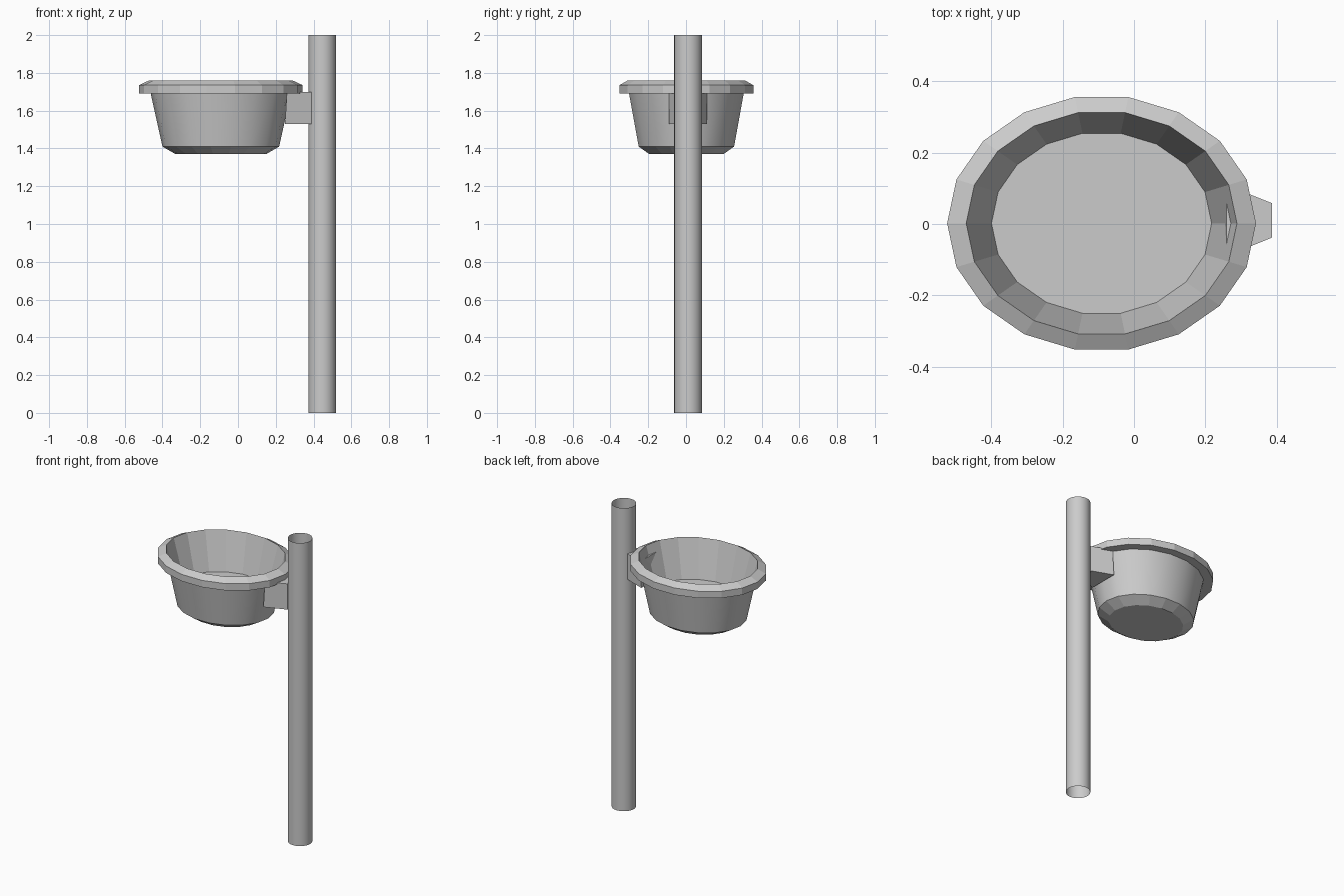
import bpy
import bmesh
from math import cos, sin, tau

if "Cube" in bpy.data.objects:
    bpy.data.objects.remove(bpy.data.objects["Cube"])


def finish(bm, name):
    mesh = bpy.data.meshes.new(name)
    bm.normal_update()
    bm.to_mesh(mesh)
    bm.free()
    obj = bpy.data.objects.new(name, mesh)
    bpy.context.collection.objects.link(obj)
    return obj


def lathe(name, profile, sides, center, squash=1.0, caps=True, smooth=()):
    """Stack elliptical rings (radius, z), bridge them, smooth the chosen bands."""
    bm = bmesh.new()
    rings = [[bm.verts.new((center[0] + r * cos(tau * i / sides),
                            center[1] + r * squash * sin(tau * i / sides), z))
              for i in range(sides)] for r, z in profile]
    for k, (a, b) in enumerate(zip(rings, rings[1:])):
        for i in range(sides):
            j = (i + 1) % sides
            f = bm.faces.new((a[i], a[j], b[j], b[i]))
            f.smooth = k in smooth
    if caps:
        bm.faces.new(rings[0][::-1])
        bm.faces.new(rings[-1])
    return finish(bm, name)


# Oval basin: underside, outer wall, rim, inner wall and floor
lathe("basin",
      [(0.24, 1.37), (0.309, 1.41), (0.371, 1.69), (0.4335, 1.69),
       (0.4335, 1.735), (0.380, 1.76), (0.309, 1.51)],
      18, (-0.091, 0.002), squash=0.83, smooth={1})

# Open tubular post
lathe("post", [(0.0735, 0.0), (0.0735, 2.0)], 24, (0.446, 0.011),
      caps=False, smooth={0})

# Flared bracket joining basin to post, its wide end leaning with the basin wall
bm = bmesh.new()
cy = 0.01
loops = []
for z, x_in in ((1.53, 0.249), (1.70, 0.259)):
    outline = [(x_in, -0.1), (0.388, -0.048), (0.388, 0.048), (x_in, 0.1)]
    loops.append([bm.verts.new((x, cy + y, z)) for x, y in outline])
low, high = loops
bm.faces.new(low[::-1])
bm.faces.new(high)
for i in range(4):
    j = (i + 1) % 4
    bm.faces.new((low[i], low[j], high[j], high[i]))
finish(bm, "bracket")
